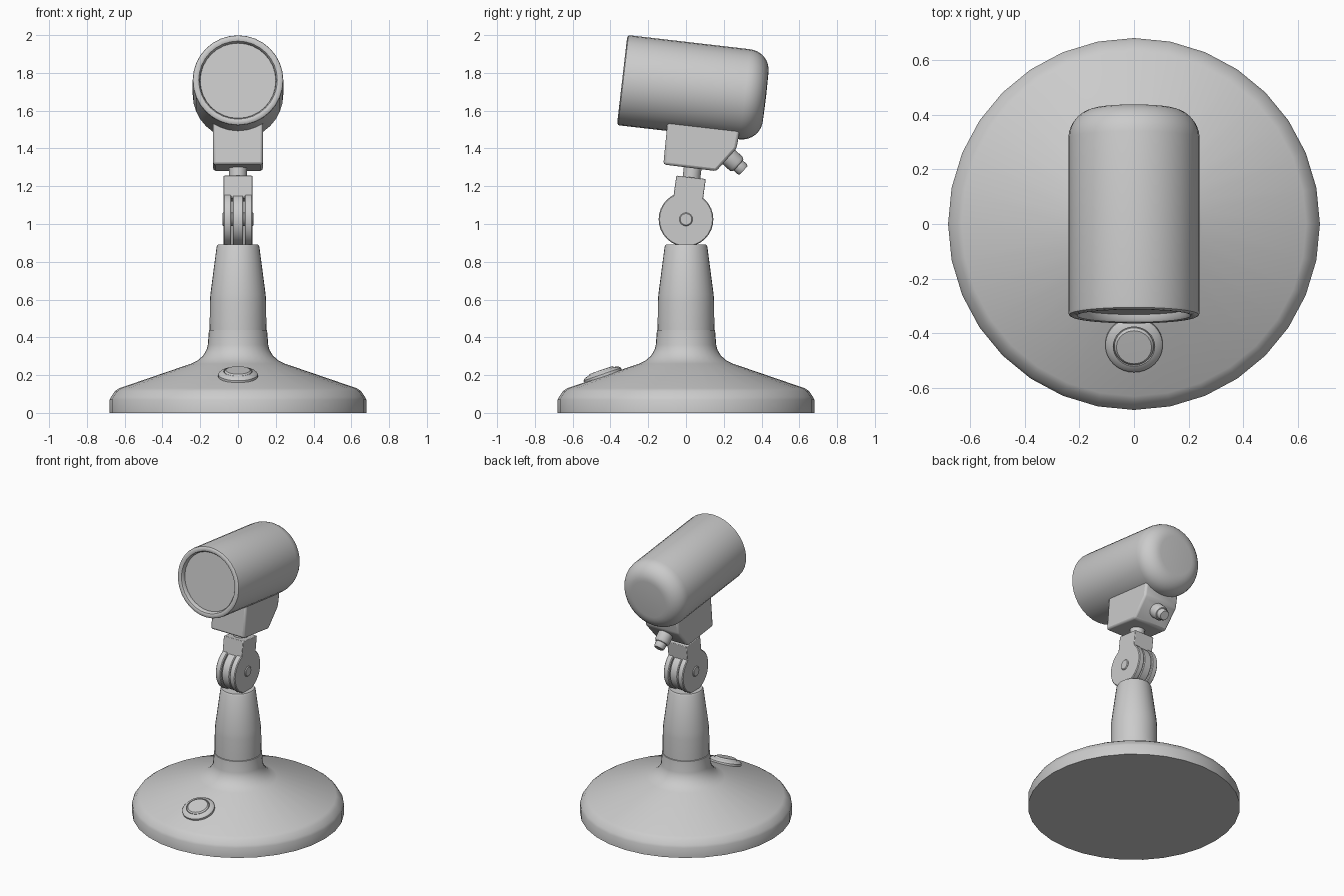
import bpy, bmesh, math
from mathutils import Matrix, Vector

if "Cube" in bpy.data.objects:
    bpy.data.objects.remove(bpy.data.objects["Cube"])

TILT = math.radians(6.6)


def finish(name, bm, bevel=0.0):
    bmesh.ops.remove_doubles(bm, verts=bm.verts, dist=1e-5)
    bmesh.ops.recalc_face_normals(bm, faces=bm.faces)
    me = bpy.data.meshes.new(name)
    bm.to_mesh(me)
    bm.free()
    ob = bpy.data.objects.new(name, me)
    bpy.context.collection.objects.link(ob)
    if bevel:
        mod = ob.modifiers.new("Bevel", 'BEVEL')
        mod.width, mod.segments = bevel, 2
    bpy.ops.object.select_all(action='DESELECT')
    ob.select_set(True)
    bpy.context.view_layer.objects.active = ob
    bpy.ops.object.shade_smooth_by_angle(angle=math.radians(35))
    return ob


def lathe(name, profile, loc=(0, 0, 0), rot=(0, 0), steps=32):
    """Revolve (radius, height) points about z, then tilt by rot=(about x, about y)."""
    bm = bmesh.new()
    verts = [bm.verts.new((r, 0, z)) for r, z in profile]
    edges = [bm.edges.new(p) for p in zip(verts, verts[1:])]
    bmesh.ops.spin(bm, geom=verts + edges, axis=(0, 0, 1), cent=(0, 0, 0),
                   angle=math.tau, steps=steps)
    bm.transform(Matrix.Translation(Vector(loc)) @ Matrix.Rotation(rot[0], 4, 'X')
                 @ Matrix.Rotation(rot[1], 4, 'Y'))
    return finish(name, bm)


def prism(name, outline, half, bevel):
    """Extrude a (y, z) outline across x."""
    bm = bmesh.new()
    face = bm.faces.new([bm.verts.new((-half, y, z)) for y, z in outline])
    new = bmesh.ops.extrude_face_region(bm, geom=[face])["geom"]
    bmesh.ops.translate(bm, vec=(2 * half, 0, 0),
                        verts=[v for v in new if isinstance(v, bmesh.types.BMVert)])
    # extrude keeps the starting face, so the prism is closed
    return finish(name, bm, bevel)


def disc_x(name, r, x0, x1, y=0, z=1.025, c=0.005):
    lathe(name, [(0, x0), (r - c, x0), (r, x0 + c), (r, x1 - c), (r - c, x1), (0, x1)],
          (0, y, z), (0, math.pi / 2))


# weighted base with flared collar
lathe("base", [(0, 0), (0.68, 0), (0.68, 0.07), (0.672, 0.085), (0.652, 0.115),
               (0.63, 0.13), (0.25, 0.26), (0.215, 0.277), (0.185, 0.303),
               (0.166, 0.335), (0.16, 0.36), (0.154, 0.438), (0.148, 0.44), (0, 0.44)])

# stem
lathe("stem", [(0, 0.43), (0.15, 0.44), (0.149, 0.59), (0.146, 0.63),
               (0.113, 0.88), (0.106, 0.892), (0, 0.892)])

# push button on the sloping base
slope = math.radians(19)
lathe("button_ring", [(0, -0.02), (0.105, -0.02), (0.105, 0.01), (0.095, 0.02),
                      (0.076, 0.026), (0.074, 0.016), (0, 0.016)], (0, -0.44, 0.195), (slope, 0))
lathe("button", [(0, 0), (0.072, 0), (0.072, 0.025), (0.064, 0.033), (0, 0.034)],
      (0, -0.44, 0.195), (slope, 0))

# hinge: tongue from the stem, two cheeks, pin
disc_x("hinge_tongue", 0.14, -0.03, 0.03)
for side, x0, x1 in (("left", -0.076, -0.035), ("right", 0.035, 0.076)):
    disc_x("hinge_cheek_" + side, 0.145, x0, x1)
disc_x("hinge_pin", 0.035, -0.083, 0.083)
prism("hinge_block", [(-0.068, 1.135), (0.088, 1.118), (0.105, 1.238), (-0.051, 1.256)],
      0.076, 0.004)

# swivel neck
lathe("swivel_neck", [(0, -0.03), (0.047, -0.03), (0.047, 0.09), (0, 0.09)],
      (0, 0.028, 1.235), (-TILT, 0))

# mounting block under the head
prism("head_mount", [(-0.09, 1.62), (-0.12, 1.315), (0.16, 1.28), (0.268, 1.40),
                     (0.295, 1.56)], 0.132, 0.014)

# lock knob
lathe("lock_knob", [(0, -0.03), (0.05, -0.03), (0.05, 0.055), (0.042, 0.068),
                    (0.036, 0.07), (0.036, 0.098), (0.03, 0.108), (0, 0.108)],
      (0, 0.225, 1.356), (-math.radians(90 + 42), 0), 24)

# cylindrical head with recessed front and rounded back
back = [(0.13 + 0.11 * math.cos(a), 0.655 + 0.11 * math.sin(a))
        for a in (math.pi / 2 * i / 8 for i in range(9))]
lathe("head_shell", [(0, 0.03), (0.2, 0.03), (0.202, 0.012), (0.208, 0.003), (0.218, 0),
                     (0.23, 0.001), (0.238, 0.006), (0.24, 0.014)] + back + [(0, 0.767)],
      (0, -0.338, 1.762), (-math.pi / 2 - TILT, 0))
